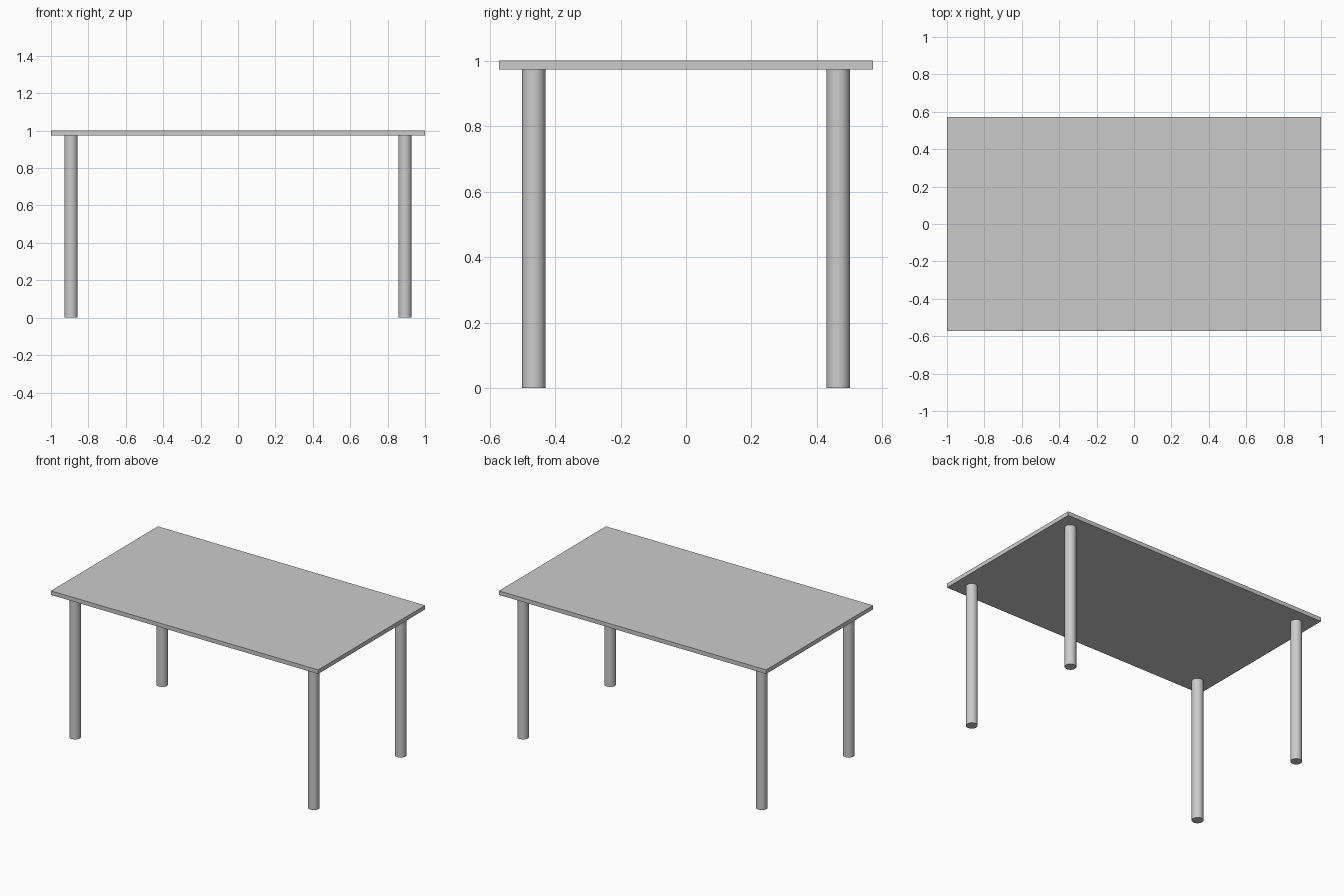
import bpy

if "Cube" in bpy.data.objects:
    bpy.data.objects.remove(bpy.data.objects["Cube"])

LENGTH, WIDTH, HEIGHT = 2.0, 1.143, 1.001
THICK = 0.0275
LEG_R = 0.0357
LEG_X, LEG_Y = 0.893, 0.465
LEG_H = HEIGHT - THICK

# Flat rectangular top
bpy.ops.mesh.primitive_cube_add(size=1, location=(0, 0, HEIGHT - THICK / 2))
top = bpy.context.object
top.name = "table_top"
top.scale = (LENGTH, WIDTH, THICK)
bpy.ops.object.transform_apply(location=False, rotation=False, scale=True)


# Round leg standing on the floor and meeting the underside of the top
def add_leg(name, x, y):
    bpy.ops.mesh.primitive_cylinder_add(
        vertices=48, radius=LEG_R, depth=LEG_H, location=(x, y, LEG_H / 2))
    bpy.context.object.name = name
    bpy.ops.object.shade_smooth_by_angle()


# Four legs inset from the corners
for side, sx in (("left", -1), ("right", 1)):
    for end, sy in (("front", -1), ("back", 1)):
        add_leg(f"{end}_{side}_leg", sx * LEG_X, sy * LEG_Y)
